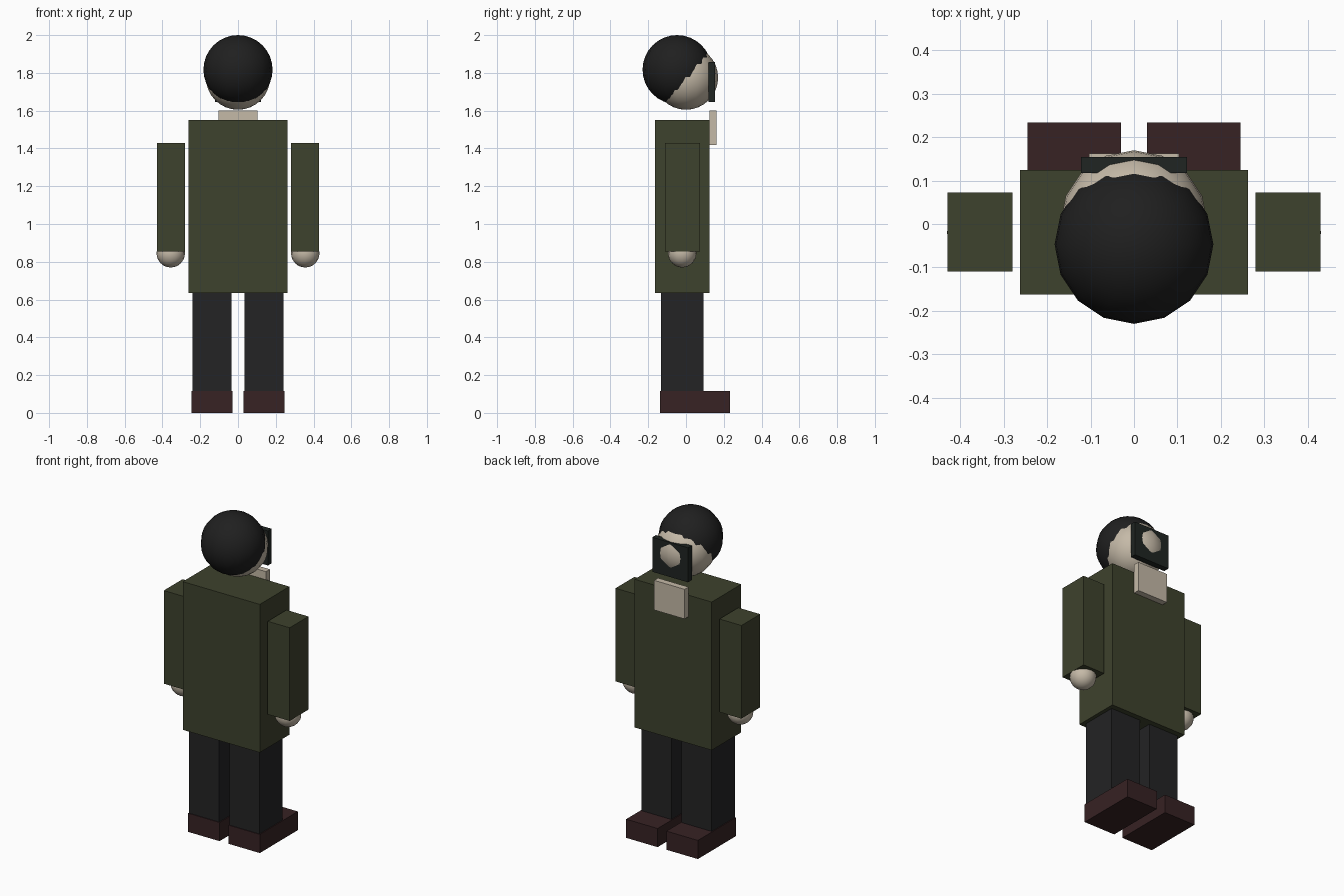
import bpy

if "Cube" in bpy.data.objects:
    bpy.data.objects.remove(bpy.data.objects["Cube"])


def material(name, rgb):
    m = bpy.data.materials.new(name)
    m.diffuse_color = (*rgb, 1.0)
    m.use_nodes = True
    m.node_tree.nodes["Principled BSDF"].inputs["Base Color"].default_value = m.diffuse_color
    return m


GREEN = material("olive green", (0.048, 0.054, 0.026))
BLACK = material("trouser black", (0.017, 0.017, 0.018))
HAIR = material("hair black", (0.014, 0.014, 0.014))
BROWN = material("dark brown", (0.038, 0.016, 0.017))
SKIN = material("pale skin", (0.56, 0.49, 0.39))
DARK = material("mask black", (0.014, 0.018, 0.016))


def box(name, x, y, z, mat):
    """Box from (min, max) ranges on each axis."""
    ranges = (x, y, z)
    bpy.ops.mesh.primitive_cube_add(size=1, location=[(a + b) / 2 for a, b in ranges])
    ob = bpy.context.object
    ob.name = name
    ob.scale = [b - a for a, b in ranges]
    bpy.ops.object.transform_apply(location=False, rotation=False, scale=True)
    ob.data.materials.append(mat)


def ball(name, centre, radius, mat):
    bpy.ops.mesh.primitive_uv_sphere_add(segments=16, ring_count=16,
                                         radius=radius, location=centre)
    ob = bpy.context.object
    ob.name = name
    ob.data.materials.append(mat)
    bpy.ops.object.shade_smooth()


# Body and head
box("torso", (-0.263, 0.263), (-0.163, 0.125), (0.635, 1.55), GREEN)
ball("head", (0, 0, 1.775), 0.17, SKIN)
ball("hair", (0, -0.047, 1.817), 0.183, HAIR)

# Plates on the face and chest
box("face_mask", (-0.122, 0.122), (0.118, 0.154), (1.645, 1.858), DARK)
box("collar", (-0.104, 0.104), (0.124, 0.162), (1.417, 1.6), SKIN)

# Limbs, mirrored left and right
for side, s in (("left", -1), ("right", 1)):
    def span(a, b):
        return tuple(sorted((s * a, s * b)))
    box(side + "_arm", span(0.28, 0.43), (-0.11, 0.073), (0.855, 1.43), GREEN)
    ball(side + "_hand", (s * 0.356, -0.02, 0.845), 0.075, SKIN)
    box(side + "_leg", span(0.035, 0.24), (-0.133, 0.092), (0.1, 0.64), BLACK)
    box(side + "_shoe", span(0.03, 0.245), (-0.137, 0.234), (0.0, 0.115), BROWN)
